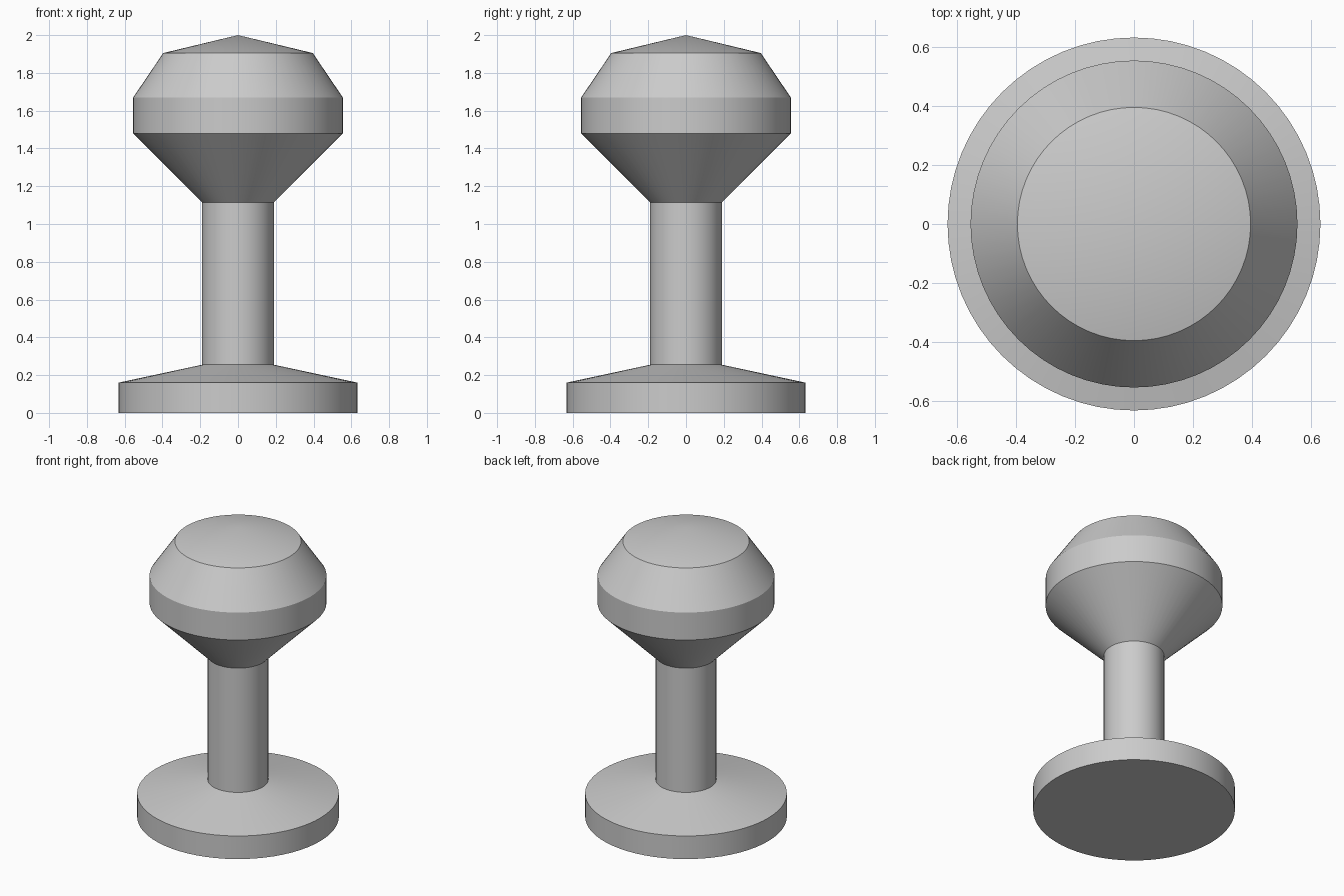
import bpy
import bmesh
import math

cube = bpy.data.objects.get("Cube")
if cube:
    bpy.data.objects.remove(cube, do_unlink=True)

SIDES = 64

# Plain grey finish
grey = bpy.data.materials.new("plain_grey")
grey.use_nodes = True
colour = (0.6, 0.6, 0.6, 1)
grey.diffuse_color = colour
grey.node_tree.nodes["Principled BSDF"].inputs["Base Color"].default_value = colour


def lathe(name, profile):
    """Spin a radius/height profile around the z axis."""
    bm = bmesh.new()
    verts = [bm.verts.new((r, 0, z)) for r, z in profile]
    edges = [bm.edges.new(pair) for pair in zip(verts, verts[1:])]
    bmesh.ops.spin(bm, geom=verts + edges, cent=(0, 0, 0), axis=(0, 0, 1),
                   angle=math.tau, steps=SIDES, use_duplicate=False)
    bmesh.ops.remove_doubles(bm, verts=bm.verts, dist=0.0001)
    bmesh.ops.recalc_face_normals(bm, faces=bm.faces)
    mesh = bpy.data.meshes.new(name)
    bm.to_mesh(mesh)
    bm.free()
    mesh.materials.append(grey)
    obj = bpy.data.objects.new(name, mesh)
    bpy.context.collection.objects.link(obj)
    bpy.ops.object.select_all(action="DESELECT")
    obj.select_set(True)
    bpy.context.view_layer.objects.active = obj
    bpy.ops.object.shade_smooth_by_angle(angle=math.radians(30))
    return obj


# One continuous turned body: foot, stem and bevelled head with a shallow cone cap
lathe("turned_knob", [
    (0, 0), (0.633, 0), (0.633, 0.16),
    (0.19, 0.255), (0.19, 1.115),
    (0.555, 1.48), (0.555, 1.67),
    (0.396, 1.905), (0, 2),
])
